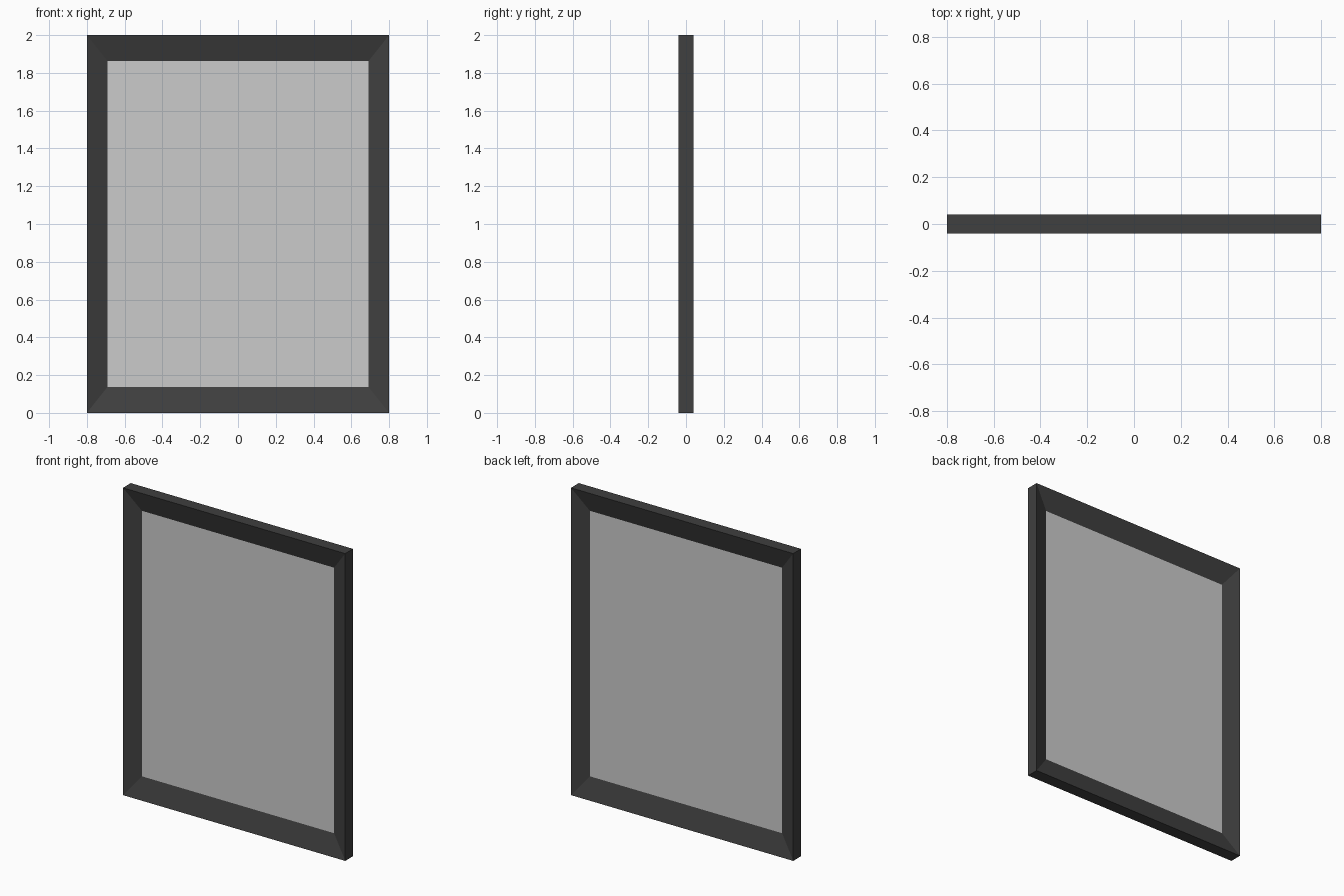
import bpy, bmesh

if "Cube" in bpy.data.objects:
    bpy.data.objects.remove(bpy.data.objects["Cube"])

W, H, D = 0.8, 1.0, 0.04      # outer half width, half height, half depth
IW, IH = 0.692, 0.864         # opening half sizes


def make_object(name, bm, color=None):
    bmesh.ops.recalc_face_normals(bm, faces=bm.faces)
    mesh = bpy.data.meshes.new(name)
    bm.to_mesh(mesh)
    bm.free()
    obj = bpy.data.objects.new(name, mesh)
    bpy.context.collection.objects.link(obj)
    if color:
        mat = bpy.data.materials.new(name)
        mat.diffuse_color = color
        mat.use_nodes = True
        mat.node_tree.nodes["Principled BSDF"].inputs["Base Color"].default_value = mat.diffuse_color
        mesh.materials.append(mat)
    return obj


def loop(bm, w, h, y):
    return [bm.verts.new((sx * w, y, 1 + sz * h))
            for sx, sz in ((-1, -1), (1, -1), (1, 1), (-1, 1))]


# Frame: mitred border sloping in from both outer rims to the pane
bm = bmesh.new()
rings = [loop(bm, W, H, -D), loop(bm, W, H, D), loop(bm, IW, IH, 0)]
for k in range(3):
    a, b = rings[k], rings[(k + 1) % 3]
    for i in range(4):
        j = (i + 1) % 4
        bm.faces.new((a[i], a[j], b[j], b[i]))
make_object("frame", bm, (0.05, 0.05, 0.05, 1))

# Pane: flat sheet in the middle of the frame
bm = bmesh.new()
bm.faces.new(loop(bm, IW, IH, 0))
make_object("pane", bm)
